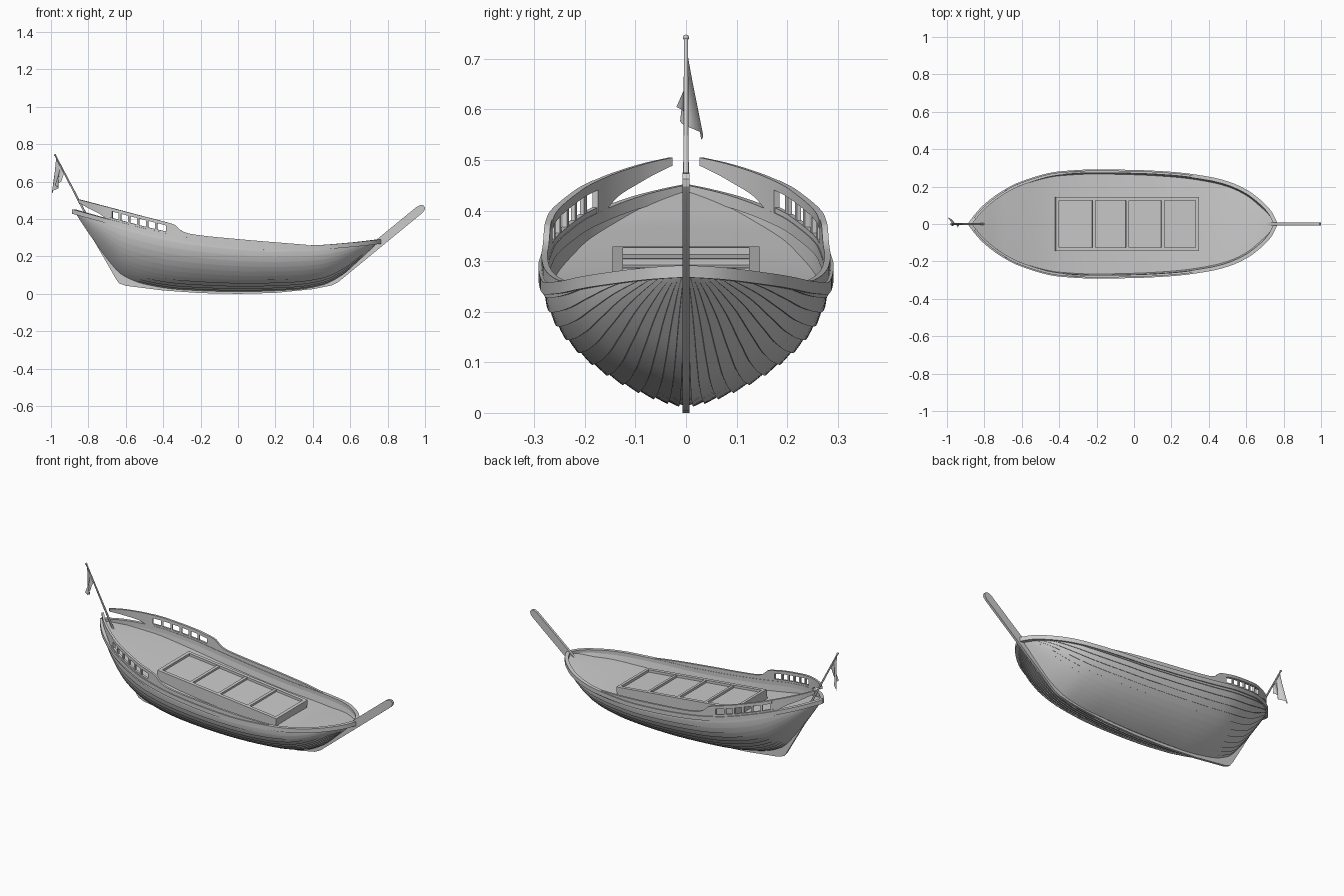
import bpy, bmesh, math
from mathutils import Vector, Matrix

if "Cube" in bpy.data.objects:
    bpy.data.objects.remove(bpy.data.objects["Cube"])


def curve(pts):
    """Smooth, overshoot-free interpolation through (x, value) pairs."""
    xs, ys = [p[0] for p in pts], [p[1] for p in pts]
    d = [(ys[i + 1] - ys[i]) / (xs[i + 1] - xs[i]) for i in range(len(xs) - 1)]
    m = [d[0]] + [0 if a * b <= 0 else 2 * a * b / (a + b) for a, b in zip(d, d[1:])] + [d[-1]]

    def f(x):
        x = min(max(x, xs[0]), xs[-1])
        i = max(k for k in range(len(d)) if xs[k] <= x)
        h = xs[i + 1] - xs[i]
        t = (x - xs[i]) / h
        return (ys[i] * (1 + 2 * t) * (1 - t) ** 2 + m[i] * h * t * (1 - t) ** 2
                + ys[i + 1] * t * t * (3 - 2 * t) + m[i + 1] * h * t * t * (t - 1))
    return f


# Hull lines: half width, top edge, bottom edge
width = curve([(-.88, 0), (-.85, .04), (-.8, .095), (-.7, .17), (-.6, .22), (-.4, .273), (-.2, .284),
               (0, .281), (.2, .271), (.4, .245), (.5, .22), (.6, .175), (.68, .115), (.73, .06), (.76, 0)])
sheer = curve([(-.88, .45), (-.68, .395), (-.4, .325), (-.25, .297), (0, .268), (.2, .256),
               (.4, .258), (.6, .272), (.76, .29)])
bottom = curve([(-.88, .448), (-.8, .33), (-.7, .19), (-.62, .105), (-.5, .055), (-.3, .025), (0, .015),
                (.3, .025), (.45, .05), (.55, .1), (.65, .185), (.76, .288)])
depth = curve([(-.88, .005), (-.7, .035), (-.4, .055), (.4, .055), (.65, .035), (.76, .005)])
rail_top = curve([(-.855, .505), (-.68, .46), (-.5, .413), (-.39, .385), (-.34, .37), (-.3, .336),
                  (-.25, .32), (0, .293), (.37, .262)])
rail_low = curve([(-.855, .489), (-.8, .458), (-.74, .428), (-.69, .392), (-.68, .388)])


def finish(name, bm, angle=30):
    bmesh.ops.remove_doubles(bm, verts=bm.verts, dist=1e-5)
    bmesh.ops.recalc_face_normals(bm, faces=bm.faces)
    me = bpy.data.meshes.new(name)
    bm.to_mesh(me)
    bm.free()
    for p in me.polygons:
        p.use_smooth = True
    me.set_sharp_from_angle(angle=math.radians(angle))
    ob = bpy.data.objects.new(name, me)
    bpy.context.collection.objects.link(ob)
    return ob


def loft(bm, rings, closed=False):
    rows = [[bm.verts.new(p) for p in r] for r in rings]
    n = len(rows[0])
    for a, b in zip(rows, rows[1:]):
        for j in range(n if closed else n - 1):
            k = (j + 1) % n
            bm.faces.new((a[j], a[k], b[k], b[j]))
    if closed:
        bm.faces.new(rows[0])
        bm.faces.new(rows[-1])


def spread(a, b, n):
    return [a + (b - a) * i / n for i in range(n + 1)]


def strip(bm, xs, lo, hi, inner, outer):
    """Upright board following the hull plan, on both sides."""
    for s in (1, -1):
        rings = []
        for x in xs:
            e = .004
            a, b = max(x - e, -.88), min(x + e, .76)
            n = Vector((-(width(b) - width(a)) / (b - a), 1)).normalized()
            p = [(x + n.x * o, s * max(width(x) + n.y * o, .001)) for o in (inner, outer)]
            rings.append([(*p[0], lo(x)), (*p[1], lo(x)), (*p[1], hi(x)), (*p[0], hi(x))])
        loft(bm, rings, True)


# Clinker-planked hull, finer stations at the ends
stations = [-.06 - .82 * math.cos(math.pi * i / 70) for i in range(71)]
STRAKES = 13


def power(x):
    return 1.45 + .3 * min(abs(x) / .8, 1) ** 2


def section(x):
    w, zb = width(x), bottom(x)
    h = sheer(x) - zb
    lap = .005 * min(1, w / .12)
    pts = [(x, 0, zb)]
    for i in range(STRAKES):
        for t in (0, .5, 1):
            a = (i + t) / STRAKES * math.pi / 2
            o = lap * (1 - t) if i else 0
            pts.append((x, w * math.sin(a) ** power(x) + o * math.sin(a),
                        zb + h * (1 - math.cos(a)) - o * math.cos(a)))
    return pts


bm = bmesh.new()
for s in (1, -1):
    loft(bm, [[(p[0], s * p[1], p[2]) for p in section(x)] for x in stations])
finish("planked_hull", bm, 25)

# Deck with inner lining of the hull side
bm = bmesh.new()
rings = []
for x in stations:
    zb, zs = bottom(x), sheer(x)
    z = max(zs - depth(x), zb)
    u = (z - zb) / (zs - zb)
    yd = max(width(x) * math.sqrt(max(0, 1 - (1 - u) ** 2)) ** power(x) - .008, 0)
    yi = max(width(x) - .008, 0)
    rings.append([(x, -yi, zs), (x, -yd, z), (x, 0, z + .004 * min(1, yd / .1)), (x, yd, z), (x, yi, zs)])
loft(bm, rings)
finish("deck", bm)

# Gunwale band round the top of the hull
bm = bmesh.new()
strip(bm, stations, lambda x: sheer(x) - .022, lambda x: sheer(x) + .002, -.012, .008)
finish("gunwale", bm)

# Bulwark: low board, solid end, stern rail and balusters
bm = bmesh.new()
strip(bm, spread(-.69, -.385, 14), lambda x: sheer(x) - .01, lambda x: sheer(x) + .012, -.01, .002)
strip(bm, spread(-.385, .37, 60), lambda x: sheer(x) - .01, rail_top, -.01, .002)
strip(bm, spread(-.855, -.675, 16), rail_low, rail_top, -.012, .0)
strip(bm, spread(-.68, -.38, 14), lambda x: rail_top(x) - .018, rail_top, -.012, .002)
for x in spread(-.68, -.39, 6)[1:-1]:
    strip(bm, [x - .006, x + .006], sheer, lambda x: rail_top(x) - .01, -.009, .0)
finish("stern_bulwark", bm)

# Keel, skeg and raked stem post cut from one plate
outline = [(-.805, .345), (-.65, .075), (-.635, .056), (-.6, .043), (-.4, .018), (-.2, .004), (0, 0), (.2, .005),
           (.4, .025), (.5, .045), (.535, .062), (.985, .432), (.998, .448), (1, .462), (.992, .473), (.975, .475),
           (.955, .465), (.735, .285), (.6, .17), (.5, .1), (.3, .06), (-.5, .08), (-.6, .12), (-.7, .22), (-.775, .345)]
bm = bmesh.new()
loft(bm, [[(x, y, z) for x, z in outline] for y in (-.007, .007)], True)
finish("keel_and_stem", bm)

# Cargo hatch, tilted with the deck
def box(bm, x0, x1, y0, y1, z0, z1):
    m = Matrix.Translation(((x0 + x1) / 2, (y0 + y1) / 2, (z0 + z1) / 2)) @ Matrix.Diagonal(
        (x1 - x0, y1 - y0, z1 - z0, 1))
    bmesh.ops.create_cube(bm, size=1, matrix=m)


bm = bmesh.new()
for s in (-1, 1):
    box(bm, *sorted((s * .385, s * .367)), -.145, .145, -.075, 0)
    box(bm, -.367, .367, *sorted((s * .145, s * .125)), -.075, 0)
for x in (-.18, 0, .19):
    box(bm, x - .008, x + .008, -.125, .125, -.04, -.002)
box(bm, -.37, .37, -.128, .128, -.07, -.014)
hatch = finish("cargo_hatch", bm)
hatch.location = (-.035, 0, .289)
hatch.rotation_euler.y = math.atan(.08 / .77)

# Flagpole with a rounded tip
foot, tip = Vector((-.8, 0, .40)), Vector((-.978, 0, .742))
rot = (tip - foot).to_track_quat('Z', 'Y').to_matrix().to_4x4()
bm = bmesh.new()
bmesh.ops.create_cone(bm, cap_ends=True, segments=12, radius1=.006, radius2=.004, depth=(tip - foot).length,
                      matrix=Matrix.Translation((foot + tip) / 2) @ rot)
bmesh.ops.create_uvsphere(bm, u_segments=12, v_segments=8, radius=.006, matrix=Matrix.Translation(tip))
finish("flagpole", bm)

# Limp flag hanging in folds from the pole
bm = bmesh.new()
top, low = Vector((-.972, 0, .73)), Vector((-.93, 0, .648))
end_a, end_b = Vector((-.985, .03, .54)), Vector((-.955, -.024, .605))
rings = []
for i in range(17):
    v = i / 16
    row = []
    for j in range(13):
        u = j / 12
        p = top.lerp(low, v).lerp(end_a.lerp(end_b, v), u)
        p.y += .012 * u * math.sin(v * 9)
        p.x += .013 * u * math.cos(v * 11 + 2)
        row.append(p)
    rings.append(row)
loft(bm, rings)
finish("flag", bm, 60)
